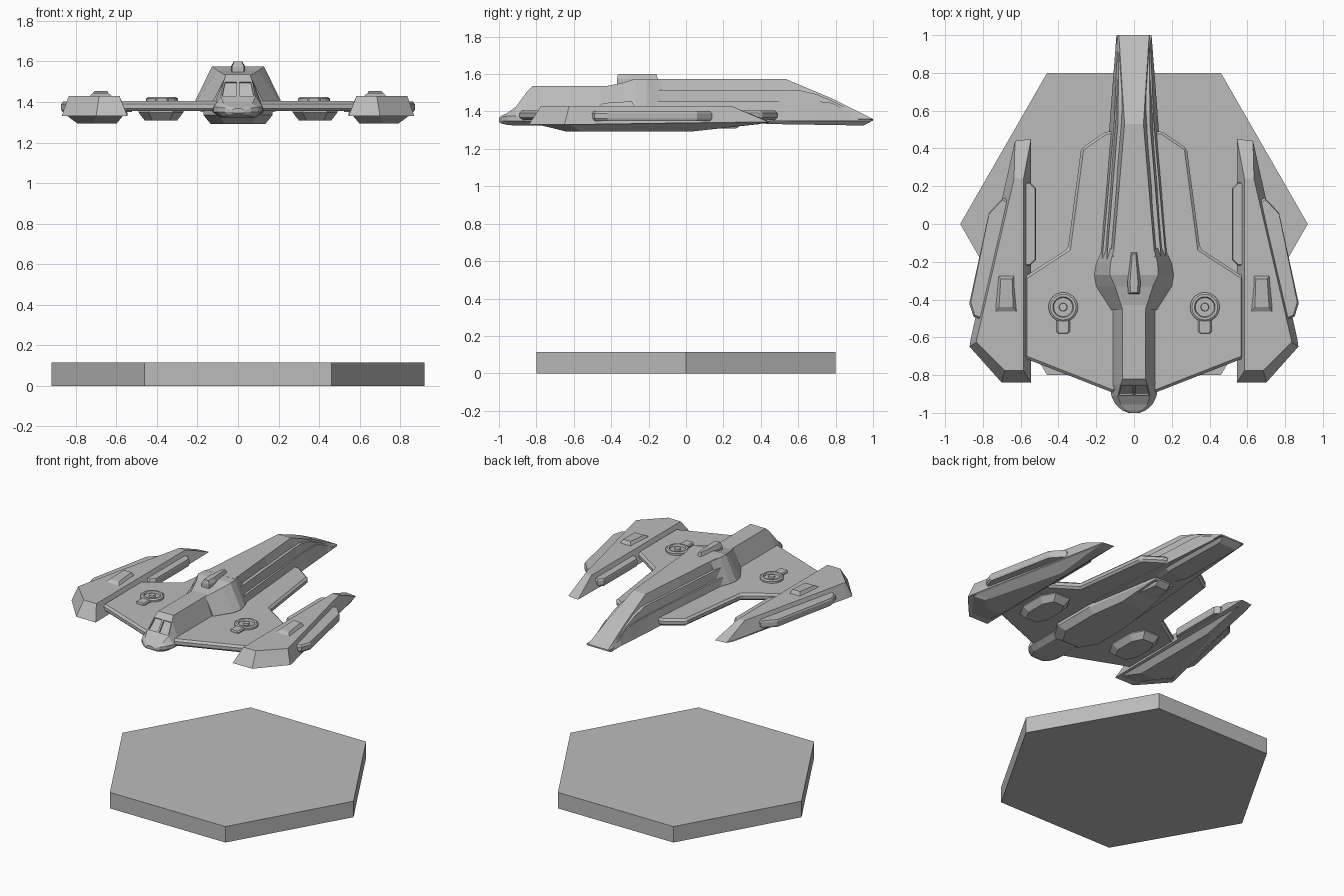
import bpy, bmesh, math

cube = bpy.data.objects.get("Cube")
if cube:
    bpy.data.objects.remove(cube, do_unlink=True)

GREY = (0.5, 0.5, 0.5, 1)
mat = bpy.data.materials.new("plain grey")
mat.use_nodes = True
mat.diffuse_color = GREY
mat.node_tree.nodes["Principled BSDF"].inputs["Base Color"].default_value = GREY


def skin(name, rings, mirror=False, edit=None, bevel=0):
    """Bridge rings of points into a closed solid."""
    bm = bmesh.new()
    loops = [[bm.verts.new(p) for p in ring] for ring in rings]
    n = len(loops[0])
    for a, b in zip(loops, loops[1:]):
        for i in range(n):
            j = (i + 1) % n
            bm.faces.new((a[i], a[j], b[j], b[i]))
    bm.faces.new(loops[0][::-1])
    bm.faces.new(loops[-1])
    bmesh.ops.recalc_face_normals(bm, faces=bm.faces)
    if edit:
        edit(bm)
    mesh = bpy.data.meshes.new(name)
    bm.to_mesh(mesh)
    bm.free()
    mesh.materials.append(mat)
    obj = bpy.data.objects.new(name, mesh)
    bpy.context.collection.objects.link(obj)
    if bevel:
        mod = obj.modifiers.new("edge", "BEVEL")
        mod.width, mod.limit_method = bevel, "ANGLE"
    if mirror:
        mod = obj.modifiers.new("other side", "MIRROR")
        mod.use_bisect_axis = (False, False, False)
    return obj


def flat(outline, z):
    return [(x, y, z) for x, y in outline]


def both(half):
    return half + [(-x, y) for x, y in reversed(half)]


def shrink(outline, fx, fy):
    cx = sum(p[0] for p in outline) / len(outline)
    cy = sum(p[1] for p in outline) / len(outline)
    return [(cx + (x - cx) * fx, cy + (y - cy) * fy) for x, y in outline]


def section(y, half):
    """Symmetric cross-section across the hull, from its +x half."""
    return [(x, y, z) for x, z in both(half)]


def lerp(a, b, t):
    return a + (b - a) * t


# Hexagonal stand
hexagon = [(0.92 * math.cos(i * math.pi / 3), 0.924 * math.sin(i * math.pi / 3)) for i in range(6)]
skin("stand", [flat(hexagon, 0), flat(hexagon, 0.115)])

# Wing plate
wing = both([(0.12, -0.89), (0.58, -0.71), (0.58, -0.28), (0.35, -0.13), (0.28, 0.4), (0.15, 0.49)])
skin("wing", [flat(wing, 1.355), flat(wing, 1.405)], bevel=0.014)


# Forward hull with nose and sunken windscreen panes
def cut_windows(bm):
    panes = [f for f in bm.faces if f.normal.z > 0.3 and f.normal.y < -0.2
             and -0.9 < f.calc_center_median().y < -0.86 and abs(f.calc_center_median().x) < 0.06]
    bmesh.ops.inset_individual(bm, faces=panes, thickness=0.009)
    bmesh.ops.inset_individual(bm, faces=panes, thickness=0.001, depth=-0.01)


hull = []
for y, wide, top_wide, low, top in (
        (-1.0, 0.03, 0.015, 1.345, 1.368), (-0.985, 0.065, 0.04, 1.335, 1.378),
        (-0.955, 0.098, 0.07, 1.328, 1.392), (-0.91, 0.12, 0.085, 1.325, 1.425),
        (-0.85, 0.125, 0.07, 1.325, 1.505), (-0.82, 0.123, 0.06, 1.325, 1.535),
        (-0.3, 0.123, 0.06, 1.325, 1.535)):
    hull.append([(x, y, z) for x, z in (
        (wide * .7, low), (wide, 1.35), (wide, min(1.375, top - .008)), (top_wide, top), (0, top),
        (-top_wide, top), (-wide, min(1.375, top - .008)), (-wide, 1.35), (-wide * .7, low))])
skin("forward_hull", hull, edit=cut_windows)

# Raised shoulder where the hull widens into the spine
skin("shoulder", [section(y, [(wide, 1.37), (wide, 1.41), (tw, z)]) for y, wide, tw, z in (
    (-0.455, 0.12, 0.06, 1.53), (-0.33, 0.2, 0.1, 1.555), (-0.27, 0.21, 0.128, 1.575),
    (-0.21, 0.2, 0.125, 1.575), (-0.13, 0.165, 0.105, 1.57))])


# Stepped spine falling away to the tail
def roof(y):
    if y < 0.53:
        return 1.575
    if y < 0.78:
        return lerp(1.575, 1.47, (y - 0.53) / 0.25)
    return lerp(1.47, 1.36, (y - 0.78) / 0.22)


def spine_layer(name, base, crest, height, drop):
    rings = []
    for y in (-0.2, 0.2, 0.53, 0.6, 0.7, 0.78, 0.88, 0.96, 1.0):
        t = (y + 0.2) / 1.2
        wide = lerp(*base, t)
        if y < 0.53:
            top_wide = lerp(crest[0], crest[1], (y + 0.2) / 0.73)
        else:
            top_wide = lerp(crest[1], crest[2], (y - 0.53) / 0.47)
        rings.append(section(y, [(wide, 1.35), (top_wide, max(1.352, min(height, roof(y) - drop)))]))
    skin(name, rings)


spine_layer("spine_core", (0.15, 0.093), (0.112, 0.05, 0.08), 1.575, 0)
spine_layer("spine_middle_step", (0.165, 0.092), (0.145, 0.085, 0.08), 1.515, 0.012)
spine_layer("spine_lower_step", (0.185, 0.093), (0.17, 0.105, 0.085), 1.455, 0.024)

# Underside of the tail
skin("tail_belly", [section(y, [(a, 1.36), (b, z)]) for y, a, b, z in (
    (0.3, 0.1, 0.05, 1.352), (0.44, 0.11, 0.075, 1.333), (0.95, 0.093, 0.07, 1.325), (1.0, 0.093, 0.08, 1.352))])

# Dorsal fin
fin = both([(0.03, -0.37), (0.035, -0.31), (0.015, -0.15)])
skin("dorsal_fin", [flat(fin, 1.53), flat(fin, 1.575), flat(shrink(fin, .6, .93), 1.6)])

# Central keel
keel = both([(0.09, -0.71), (0.17, -0.57), (0.17, -0.25), (0.075, 0.3)])
keel_low = both([(0.07, -0.64), (0.135, -0.53), (0.135, -0.25), (0.1, 0.0)])
skin("keel", [flat(keel, 1.36), flat(keel, 1.335), flat(keel_low, 1.292)])
skin("keel_rear", [section(y, [(a, 1.36), (b, z)]) for y, a, b, z in (
    (-0.1, 0.13, 0.1, 1.31), (0.27, 0.075, 0.05, 1.31), (0.31, 0.07, 0.045, 1.34))])

# Belly blisters under the wings
octagon = [(0.38 + sx * x, -0.45 + sy * y) for sx, sy, pts in (
    (1, 1, ((.11, .09), (.06, .18))), (-1, 1, ((.06, .18), (.11, .09))),
    (-1, -1, ((.11, .09), (.06, .18))), (1, -1, ((.06, .18), (.11, .09)))) for x, y in pts]
skin("belly_blister", [flat(octagon, 1.36), flat(octagon, 1.348), flat(shrink(octagon, .72, .78), 1.308)], mirror=True)

# Wing turrets
rings = []
for r, z in ((.078, 1.4), (.078, 1.418), (.068, 1.425), (.055, 1.425), (.05, 1.412), (.022, 1.412), (.02, 1.424)):
    rings.append([(.375 + r * math.cos(a * math.pi / 12), -.44 + r * math.sin(a * math.pi / 12), z) for a in range(24)])
skin("wing_turret", rings, mirror=True)
barrel = [(.34, -.5), (.41, -.5), (.41, -.57), (.4, -.58), (.35, -.58), (.34, -.57)]
skin("turret_barrel", [flat(barrel, 1.4), flat(barrel, 1.412), flat(shrink(barrel, .8, .9), 1.42)], mirror=True)

# Outboard nacelles
pod = [(.545, -.84), (.7, -.84), (.87, -.65), (.865, -.61), (.63, .44), (.545, .45)]
pod_top = [(.585, -.775), (.685, -.775), (.835, -.625), (.83, -.6), (.635, .24), (.585, .24)]
pod_low = [(.6, -.64), (.72, -.64), (.79, -.56), (.785, -.53), (.64, .03), (.6, .03)]
pod_mid = [(x, y, 1.33 if y < 0 else 1.345) for x, y in pod]
skin("nacelle", [flat(pod_low, 1.293), flat(shrink(pod, .85, .92), 1.332), pod_mid, flat(pod_top, 1.43)], mirror=True)

# Nacelle top wedge and side rails
wedge = [(.61, -.48), (.74, -.48), (.72, -.27), (.63, -.27)]
wedge_top = [(.64, -.44, 1.445), (.715, -.44, 1.445), (.705, -.29, 1.455), (.645, -.29, 1.455)]
skin("nacelle_wedge", [flat(wedge, 1.42), wedge_top], mirror=True)
outer = [(.8, -.51), (.85, -.49), (.872, -.42), (.768, .06), (.69, .14), (.66, .12), (.75, -.42)]
inner = [(.6, .22), (.55, .22), (.52, .19), (.52, -.19), (.55, -.22), (.6, -.22)]
for name, rail in (("outer_rail", outer), ("inner_rail", inner)):
    slim = shrink(rail, .92, .97)
    skin(name, [flat(slim, 1.35), flat(rail, 1.362), flat(rail, 1.39), flat(slim, 1.402)], mirror=True)
